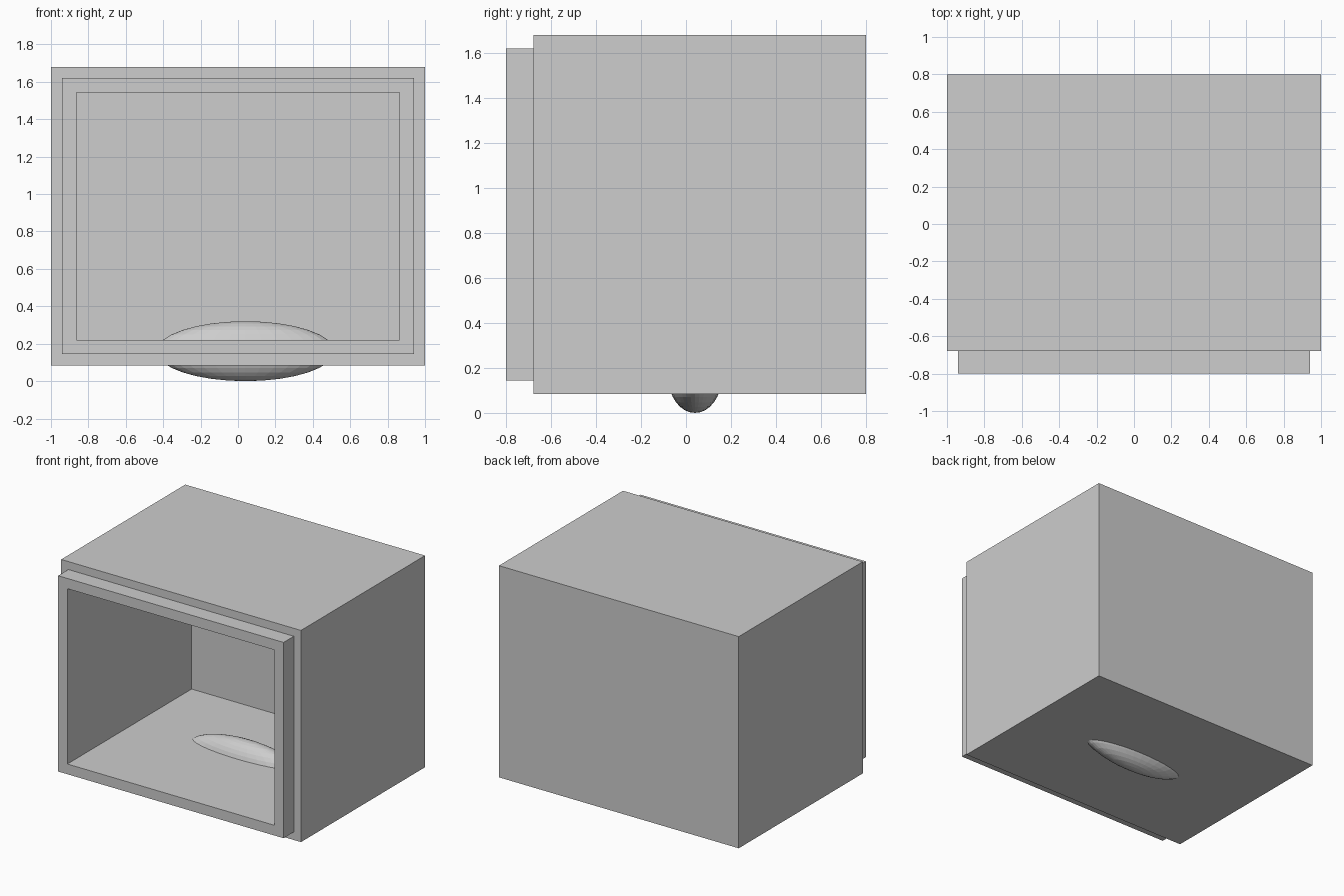
import bpy
import bmesh
from mathutils import Matrix, Vector

cube = bpy.data.objects.get("Cube")
if cube:
    bpy.data.objects.remove(cube, do_unlink=True)

grey = bpy.data.materials.new("plain grey")
grey.use_nodes = True
colour = (0.61, 0.61, 0.61, 1)
grey.diffuse_color = colour
grey.node_tree.nodes["Principled BSDF"].inputs["Base Color"].default_value = colour


def add_object(name, bm):
    mesh = bpy.data.meshes.new(name)
    bm.to_mesh(mesh)
    bm.free()
    mesh.materials.append(grey)
    obj = bpy.data.objects.new(name, mesh)
    bpy.context.collection.objects.link(obj)
    return obj


def inset(bm, face, thickness):
    bmesh.ops.inset_region(bm, faces=[face], thickness=thickness, use_even_offset=True)


def push(bm, face, depth):
    """Extrude a face along y and return the moved cap."""
    result = bmesh.ops.extrude_face_region(bm, geom=[face])["geom"]
    verts = [g for g in result if isinstance(g, bmesh.types.BMVert)]
    cap = next(g for g in result if isinstance(g, bmesh.types.BMFace))
    bmesh.ops.translate(bm, verts=verts, vec=(0, depth, 0))
    if face.is_valid:
        bmesh.ops.delete(bm, geom=[face], context='FACES_ONLY')
    return cap


# Case: box with a stepped front lip and a hollow interior
BOTTOM, TOP = 0.084, 1.68
FRONT, BACK, LIP, INNER_BACK = -0.678, 0.80, -0.80, 0.68
bm = bmesh.new()
size = Vector((2, BACK - FRONT, TOP - BOTTOM))
centre = Vector((0, (BACK + FRONT) / 2, (TOP + BOTTOM) / 2))
bmesh.ops.create_cube(bm, size=1, matrix=Matrix.LocRotScale(centre, None, size))
front = min(bm.faces, key=lambda f: f.calc_center_median().y)
inset(bm, front, 0.06)
front = push(bm, front, LIP - FRONT)
inset(bm, front, 0.077)
push(bm, front, INNER_BACK - LIP)
bmesh.ops.recalc_face_normals(bm, faces=bm.faces)
add_object("open_case", bm)

# Lens-like ellipsoid set through the floor
bm = bmesh.new()
bmesh.ops.create_uvsphere(
    bm, u_segments=32, v_segments=16, radius=1,
    matrix=Matrix.LocRotScale(Vector((0.04, 0.04, 0.16)), None, Vector((0.476, 0.119, 0.16))))
add_object("floor_ellipsoid", bm)
